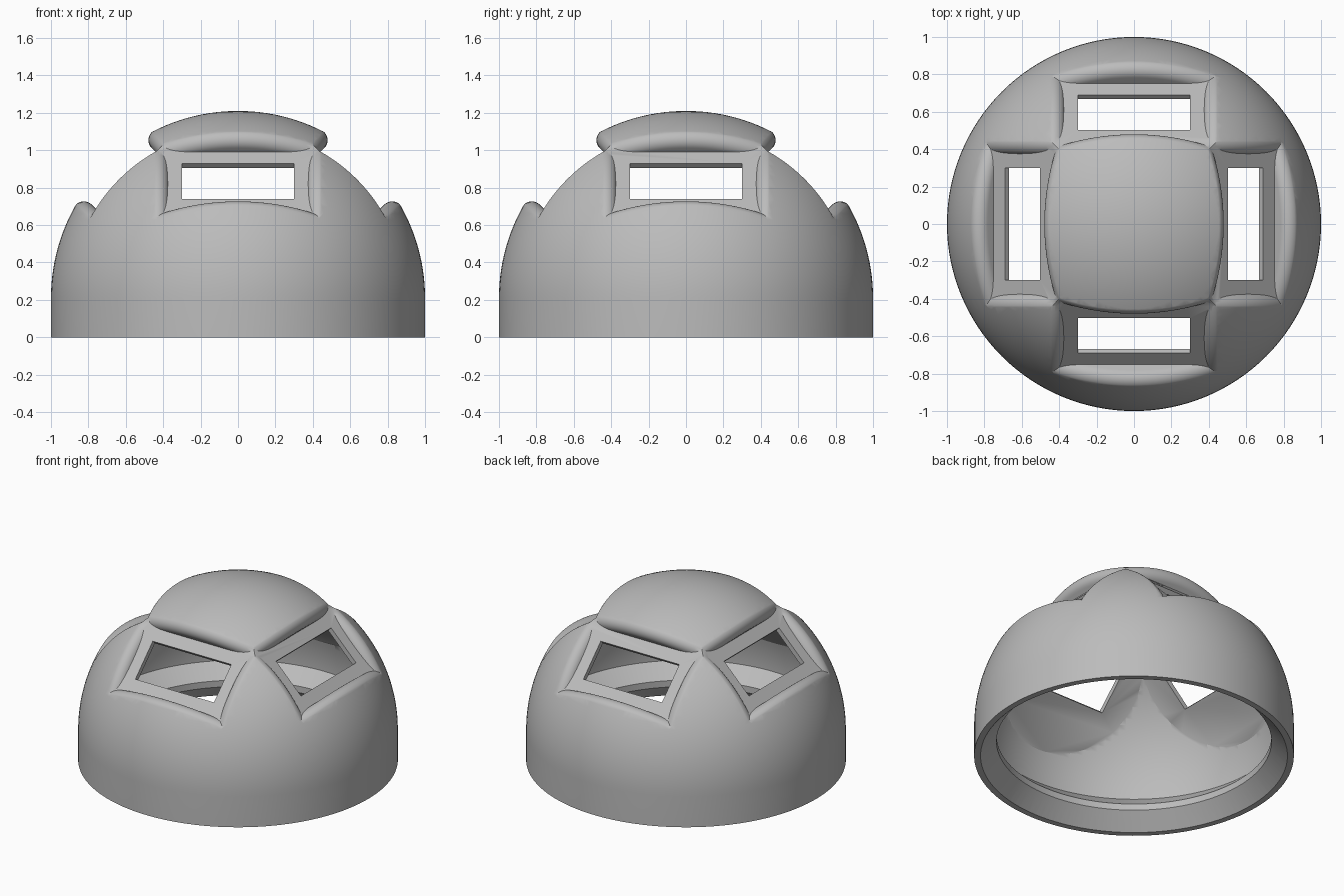
import bpy, bmesh, math
from mathutils import Matrix, Vector

if "Cube" in bpy.data.objects:
    bpy.data.objects.remove(bpy.data.objects["Cube"])

CZ = 0.21          # height of the dome's sphere centre
FLOOR = 0.863      # distance of the window panels from that centre
INNER = 0.83       # distance of the inside flats
R = 0.06           # rounding of the pocket rims


def mesh_object(name, bm):
    bmesh.ops.recalc_face_normals(bm, faces=bm.faces)
    me = bpy.data.meshes.new(name)
    bm.to_mesh(me)
    bm.free()
    ob = bpy.data.objects.new(name, me)
    bpy.context.collection.objects.link(ob)
    return ob


def lathe(profile, steps=128):
    """Solid of revolution around z from (radius, height) points."""
    bm = bmesh.new()
    vs = [bm.verts.new((r, 0, h)) for r, h in profile]
    es = [bm.edges.new(p) for p in zip(vs, vs[1:])]
    bmesh.ops.spin(bm, geom=vs + es, axis=(0, 0, 1), cent=(0, 0, 0),
                   angle=2 * math.pi, steps=steps)
    bmesh.ops.remove_doubles(bm, verts=bm.verts, dist=1e-5)
    return bm


def box(name, lo, hi):
    bm = bmesh.new()
    bmesh.ops.create_cube(bm, size=1)
    lo, hi = Vector(lo), Vector(hi)
    for v in bm.verts:
        v.co = (lo + hi) / 2 + v.co * (hi - lo)
    return mesh_object(name, bm)


def boolean(ob, other, op):
    mod = ob.modifiers.new("cut", 'BOOLEAN')
    mod.operation, mod.solver, mod.object = op, 'EXACT', other
    bpy.context.view_layer.update()
    bpy.context.view_layer.objects.active = ob
    bpy.ops.object.modifier_apply(modifier=mod.name)


def dome_arc(radius, start_z, n=40):
    a0 = math.asin((start_z - CZ) / radius)
    pts = []
    for i in range(n + 1):
        a = a0 + (math.pi / 2 - a0) * i / n
        pts.append((radius * math.cos(a) if i < n else 0, CZ + radius * math.sin(a)))
    return pts


def rim(w):
    """Wall at offset w that rounds over onto the unit sphere."""
    c, d = w + R, 1 - R + 0.002
    rho = math.sqrt(d * d - c * c)
    end = math.pi / 2 + math.asin(c / d)
    pts = [(rho + R * math.sin(end * i / 14), c - R * math.cos(end * i / 14))
           for i in range(15)]
    return pts + [(pts[-1][0] * 1.2, pts[-1][1] * 1.2)]


def slab(name, lo, hi, rot):
    low = [(r, -h) for r, h in rim(lo)]
    bm = lathe([(0, -lo)] + low + rim(hi)[::-1] + [(0, hi)], 160)
    bm.transform(rot)
    return mesh_object(name, bm)


def facing(i):
    return (Matrix.Translation((0, 0, CZ)) @ Matrix.Rotation(i * math.pi / 2, 4, 'Z')
            @ Matrix.Rotation(math.pi / 4, 4, 'X'))


# Outer dome on a short cylinder
dome = mesh_object("dome_shell", lathe([(0, 0), (1, 0)] + dome_arc(1.0, CZ)))

# Hollow inside with a bevelled lip, flattened behind each window
bm = lathe([(0, -0.02), (0.96, -0.02), (0.96, 0), (0.86, 0.104), (0.86, 0.148),
            (0.9595, 0.24)] + dome_arc(0.96, 0.245))
for i in range(4):
    m = facing(i)
    bmesh.ops.bisect_plane(bm, geom=bm.verts[:] + bm.edges[:] + bm.faces[:],
                           plane_co=m @ Vector((0, 0, INNER)),
                           plane_no=m.to_3x3() @ Vector((0, 0, 1)), clear_outer=True)
    bmesh.ops.holes_fill(bm, edges=[e for e in bm.edges if e.is_boundary], sides=0)
cavity = mesh_object("cavity_cutter", bm)

# Window pocket: two round-edged slabs crossed above the panel plane
pocket = slab("pocket_cutter", 0.20, 0.24, Matrix.Rotation(-math.pi / 2, 4, 'X'))
side = slab("pocket_sides", 0.37, 0.37, Matrix.Rotation(math.pi / 2, 4, 'Y'))
above = box("pocket_floor", (-1.4, -1.4, FLOOR), (1.4, 1.4, 1.9))
boolean(pocket, side, 'INTERSECT')
boolean(pocket, above, 'INTERSECT')

# Window opening
opening = box("opening_cutter", (-0.30, -0.114, 0.7), (0.30, 0.154, 1.1))

for i in range(4):
    pocket.matrix_world = facing(i)
    boolean(dome, pocket, 'DIFFERENCE')
boolean(dome, cavity, 'DIFFERENCE')
for i in range(4):
    opening.matrix_world = facing(i)
    boolean(dome, opening, 'DIFFERENCE')

for helper in (cavity, pocket, side, above, opening):
    bpy.data.objects.remove(helper)

# Single grey finish
grey = bpy.data.materials.new("mid_grey")
grey.diffuse_color = (0.5, 0.5, 0.5, 1)
grey.use_nodes = True
grey.node_tree.nodes["Principled BSDF"].inputs["Base Color"].default_value = grey.diffuse_color
dome.data.materials.clear()
dome.data.materials.append(grey)
for p in dome.data.polygons:
    p.material_index = 0

bpy.ops.object.select_all(action='DESELECT')
dome.select_set(True)
bpy.context.view_layer.objects.active = dome
bpy.ops.object.shade_smooth_by_angle(angle=math.radians(30))
